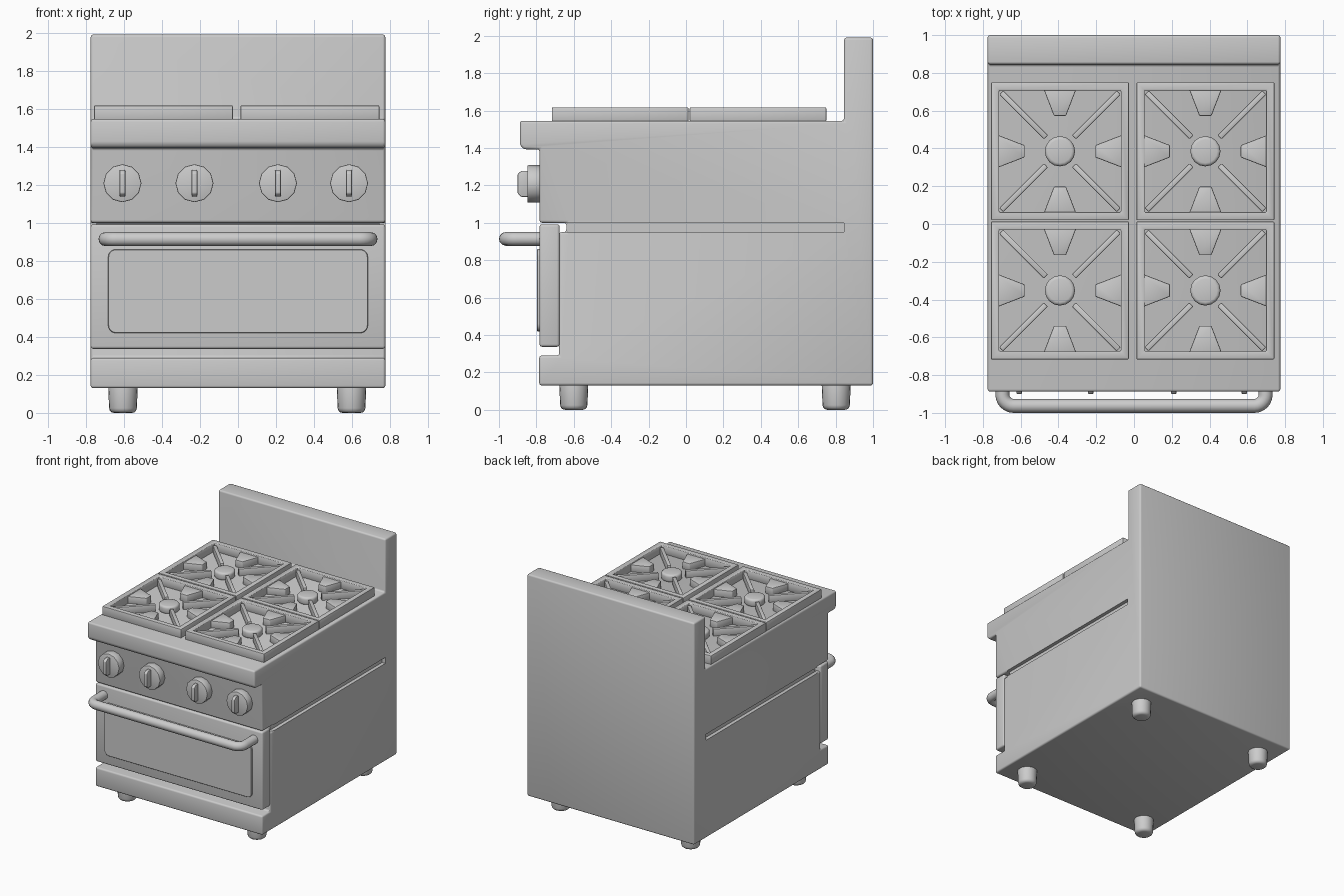
import bpy, bmesh, math
from mathutils import Matrix, Vector

if "Cube" in bpy.data.objects:
    bpy.data.objects.remove(bpy.data.objects["Cube"])


def finish(bm, name, bevel=0.0, segs=3, cutters=()):
    """Turn a bmesh into a bevelled, angle-smoothed object."""
    bmesh.ops.recalc_face_normals(bm, faces=bm.faces)
    me = bpy.data.meshes.new(name)
    bm.to_mesh(me)
    bm.free()
    ob = bpy.data.objects.new(name, me)
    bpy.context.collection.objects.link(ob)
    if bevel:
        m = ob.modifiers.new("bevel", 'BEVEL')
        m.width, m.segments = bevel, segs
        m.limit_method, m.angle_limit = 'ANGLE', math.radians(40)
    for c in cutters:
        m = ob.modifiers.new("cut", 'BOOLEAN')
        m.operation, m.object, m.solver = 'DIFFERENCE', c, 'EXACT'
    select(ob)
    bpy.ops.object.convert(target='MESH')
    bpy.ops.object.shade_smooth_by_angle(angle=math.radians(35))
    return ob


def select(ob):
    bpy.ops.object.select_all(action='DESELECT')
    ob.select_set(True)
    bpy.context.view_layer.objects.active = ob


def box(bm, x, y, z, mat=Matrix()):
    c = Vector(((x[0] + x[1]) / 2, (y[0] + y[1]) / 2, (z[0] + z[1]) / 2))
    s = (x[1] - x[0], y[1] - y[0], z[1] - z[0], 1)
    bmesh.ops.create_cube(bm, size=1, matrix=mat @ Matrix.Translation(c) @ Matrix.Diagonal(s))


def cylinder(bm, r, depth, sides, mat, r2=None):
    bmesh.ops.create_cone(bm, cap_ends=True, segments=sides, radius1=r,
                          radius2=r if r2 is None else r2, depth=depth, matrix=mat)


def prism(bm, pts, offset):
    """Extrude a flat outline along an offset."""
    f = bm.faces.new([bm.verts.new(p) for p in pts])
    ext = bmesh.ops.extrude_face_region(bm, geom=[f], use_keep_orig=True)
    bmesh.ops.translate(bm, vec=offset,
                        verts=[v for v in ext["geom"] if isinstance(v, bmesh.types.BMVert)])


W = 0.775

# Side groove cutters
bm = bmesh.new()
for s in (-1, 1):
    x = sorted((s * (W - 0.03), s * (W + 0.05)))
    box(bm, x, (-0.72, 0.845), (0.95, 1.0))
cutter = finish(bm, "groove_cutter")
cutter.hide_render = True

# Body: side profile (y, z) extruded across the width
profile = [(-0.785, 0.13), (1, 0.13), (1, 1.99), (0.845, 1.99), (0.845, 1.545),
           (-0.888, 1.545), (-0.888, 1.415), (-0.868, 1.393), (-0.783, 1.393), (-0.783, 1.0),
           (-0.64, 1.0), (-0.64, 0.95), (-0.678, 0.95), (-0.678, 0.29), (-0.785, 0.29)]
bm = bmesh.new()
prism(bm, [(-W, y, z) for y, z in profile], (2 * W, 0, 0))
finish(bm, "stove_body", 0.014, 3, [cutter])
bpy.data.objects.remove(cutter)

# Oven door
bm = bmesh.new()
box(bm, (-W, W), (-0.783, -0.676), (0.337, 0.992))
finish(bm, "oven_door", 0.014)

# Door window: thin rounded rectangle
bm = bmesh.new()
cx, cz, r = 0.683, (0.42, 0.86), 0.04
pts = []
for x, z, a0 in ((cx - r, cz[1] - r, 0), (-cx + r, cz[1] - r, 90),
                 (-cx + r, cz[0] + r, 180), (cx - r, cz[0] + r, 270)):
    for i in range(6):
        a = math.radians(a0 + i * 18)
        pts.append((x + r * math.cos(a), -0.775, z + r * math.sin(a)))
prism(bm, pts, (0, -0.021, 0))
finish(bm, "door_window", 0.003, 1)

# Door handle: bent tube
hx, hy, br = 0.697, -0.963, 0.06
half = [(hx, -0.77)] + [(hx - br + br * math.cos(math.radians(a)),
                         hy + br - br * math.sin(math.radians(a))) for a in range(0, 91, 15)]
path = half + [(-x, y) for x, y in reversed(half)]
cu = bpy.data.curves.new("door_handle", 'CURVE')
cu.dimensions = '3D'
cu.bevel_depth, cu.bevel_resolution, cu.use_fill_caps = 0.037, 4, True
sp = cu.splines.new('POLY')
sp.points.add(len(path) - 1)
for p, (x, y) in zip(sp.points, path):
    p.co = (x, y, 0.914, 1)
handle = bpy.data.objects.new("door_handle", cu)
bpy.context.collection.objects.link(handle)
select(handle)
bpy.ops.object.convert(target='MESH')
bpy.ops.object.shade_smooth_by_angle(angle=math.radians(40))

# Control knobs: twelve-sided dial with a tapered grip
for i, x in enumerate((-0.608, -0.229, 0.21, 0.584)):
    bm = bmesh.new()
    cylinder(bm, 0.1, 0.075, 12, Matrix.Translation((x, -0.8105, 1.208)) @ Matrix.Rotation(math.pi / 2, 4, 'X'))
    prism(bm, [(x - 0.015, -0.84, 1.138), (x - 0.015, -0.88, 1.138), (x - 0.015, -0.9, 1.155),
               (x - 0.015, -0.9, 1.261), (x - 0.015, -0.88, 1.278), (x - 0.015, -0.84, 1.278)],
          (0.03, 0, 0))
    finish(bm, f"knob_{i + 1}", 0.006, 2)

# Burners: grate frame, diagonal bars, side wedges, round cap
Z0, Z1 = 1.54, 1.617
for i, (x, y) in enumerate([(a, b) for a in (-0.392, 0.378) for b in (-0.352, 0.385)]):
    bm = bmesh.new()
    loops = [[bm.verts.new((sx * h, sy * h, z)) for sx, sy in ((-1, -1), (1, -1), (1, 1), (-1, 1))]
             for h, z in ((0.365, Z0), (0.365, Z1), (0.322, Z1), (0.322, Z0))]
    for k in range(4):
        a, b = loops[k], loops[(k + 1) % 4]
        for j in range(4):
            n = (j + 1) % 4
            bm.faces.new((a[j], a[n], b[n], b[j]))
    for k in range(4):
        rot = Matrix.Rotation(k * math.pi / 2, 4, 'Z')
        box(bm, (0.105, 0.44), (-0.015, 0.015), (Z0, 1.603), rot @ Matrix.Rotation(math.pi / 4, 4, 'Z'))
        prism(bm, [rot @ Vector(p) for p in ((0.33, -0.087, Z0), (0.33, 0.087, Z0),
                                             (0.187, 0.032, Z0), (0.187, -0.032, Z0))],
              (0, 0, 0.063))
    finish(bm, f"burner_grate_{i + 1}", 0.006, 2).location = (x, y, 0)
    bm = bmesh.new()
    cylinder(bm, 0.08, 0.065, 16, Matrix.Translation((0, 0, 1.5725)))
    finish(bm, f"burner_cap_{i + 1}", 0.018, 3).location = (x, y, 0)

# Feet
for side, x in (("left", -0.605), ("right", 0.597)):
    for end, y in (("front", -0.6), ("back", 0.803)):
        bm = bmesh.new()
        cylinder(bm, 0.072, 0.17, 20, Matrix.Translation((x, y, 0.085)), 0.079)
        finish(bm, f"{end}_{side}_foot", 0.025, 3)
